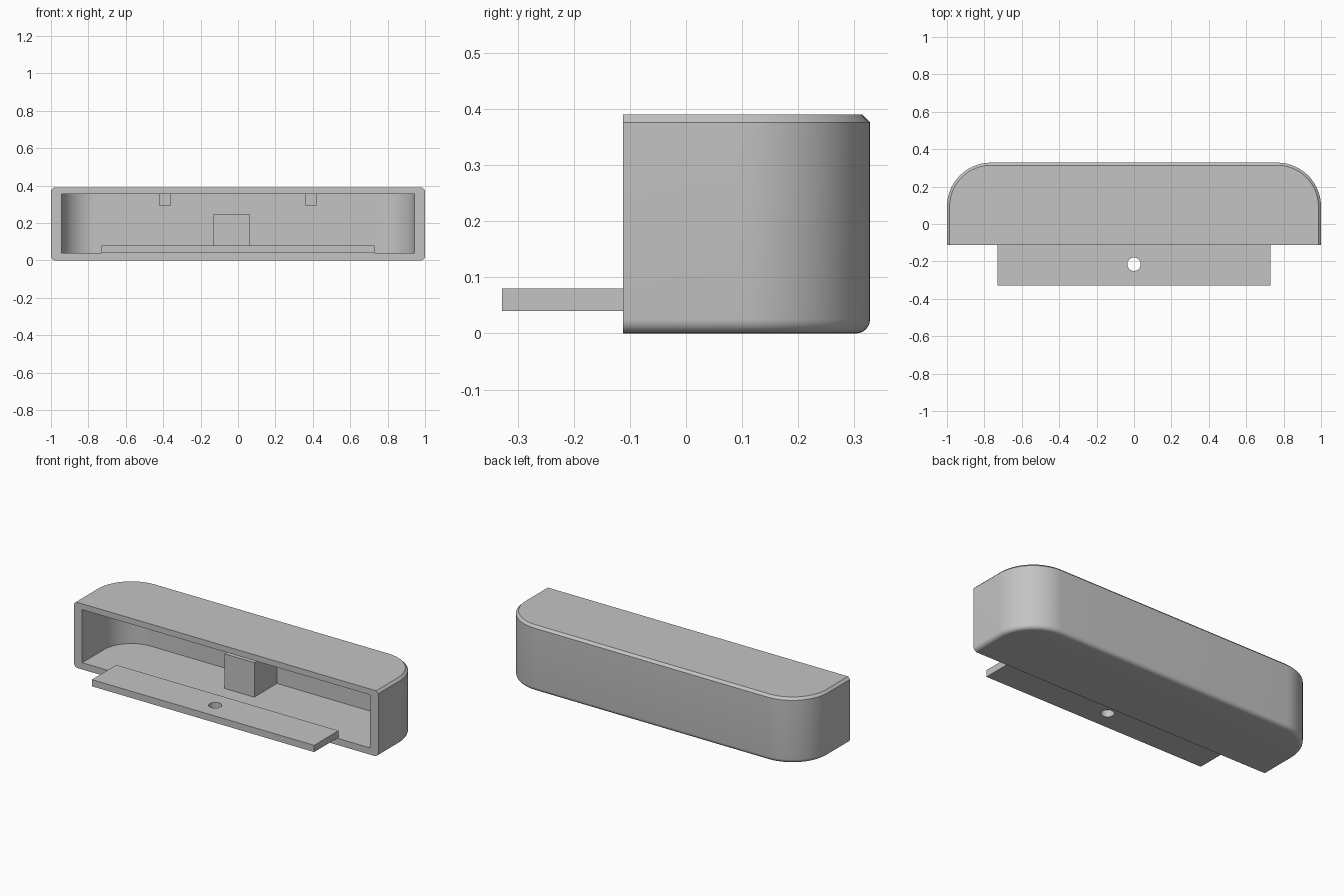
import bpy, bmesh, math

FRONT, BACK = -0.112, 0.328
WALL = 0.055
FLOOR, CEILING, HEIGHT = 0.04, 0.355, 0.39

cube = bpy.data.objects.get("Cube")
if cube:
    bpy.data.objects.remove(cube, do_unlink=True)

grey = bpy.data.materials.new("light_grey")
grey.use_nodes = True
colour = (0.55, 0.55, 0.55, 1)
grey.diffuse_color = colour
grey.node_tree.nodes["Principled BSDF"].inputs["Base Color"].default_value = colour


def outline(inset, front=FRONT, radius=0.235, steps=20):
    """Plan of the housing: flat front, two rounded rear corners."""
    r = radius - inset
    cx, cy = 1 - radius, BACK - radius
    arc = [(cx + r * math.cos(a), cy + r * math.sin(a))
           for a in (math.pi / 2 * i / steps for i in range(steps + 1))]
    half = [(1 - inset, front)] + arc
    return half + [(-x, y) for x, y in reversed(half)]


def make_object(name, bm):
    bmesh.ops.recalc_face_normals(bm, faces=bm.faces)
    mesh = bpy.data.meshes.new(name)
    bm.to_mesh(mesh)
    bm.free()
    mesh.materials.append(grey)
    obj = bpy.data.objects.new(name, mesh)
    bpy.context.collection.objects.link(obj)
    return obj


def loft(name, layers):
    """Stack (plan, height) layers into a closed solid."""
    bm = bmesh.new()
    rings = [[bm.verts.new((x, y, z)) for x, y in plan] for plan, z in layers]
    for low, high in zip(rings, rings[1:]):
        for i in range(len(low)):
            j = (i + 1) % len(low)
            bm.faces.new((low[i], low[j], high[j], high[i]))
    bm.faces.new(rings[0])
    bm.faces.new(rings[-1])
    return make_object(name, bm)


def box(name, x, y, z):
    plan = [(x[0], y[0]), (x[1], y[0]), (x[1], y[1]), (x[0], y[1])]
    return loft(name, [(plan, z[0]), (plan, z[1])])


def cut(target, cutter):
    mod = target.modifiers.new("cut", "BOOLEAN")
    mod.operation = "DIFFERENCE"
    mod.solver = "EXACT"
    mod.object = cutter
    bpy.context.view_layer.objects.active = target
    bpy.ops.object.modifier_apply(modifier=mod.name)
    bpy.data.objects.remove(cutter, do_unlink=True)


def smooth(obj):
    bpy.ops.object.select_all(action="DESELECT")
    obj.select_set(True)
    bpy.context.view_layer.objects.active = obj
    bpy.ops.object.shade_smooth_by_angle(angle=math.radians(30))


# Housing: rounded lower edge, chamfered upper edge
FILLET, CHAMFER = 0.025, 0.014
layers = []
for i in range(7):
    a = math.pi / 2 * i / 6
    layers.append((outline(FILLET * (1 - math.sin(a))), FILLET * (1 - math.cos(a))))
layers += [(outline(0), HEIGHT - CHAMFER), (outline(CHAMFER), HEIGHT)]
housing = loft("housing", layers)

# Hollow, open at the front
hollow = outline(WALL, front=FRONT - 0.1)
cutter = loft("hollow_cutter", [(hollow, FLOOR), (hollow, CEILING)])
cutter.hide_render = True
cut(housing, cutter)
smooth(housing)

# Mounting tab with a screw hole
tab = box("mounting_tab", (-0.73, 0.73), (-0.328, -0.1), (FLOOR, 0.08))
circle = [(0.036 * math.cos(math.tau * i / 32), -0.215 + 0.036 * math.sin(math.tau * i / 32))
          for i in range(32)]
drill = loft("hole_cutter", [(circle, 0), (circle, 0.12)])
drill.hide_render = True
cut(tab, drill)
smooth(tab)

# Block standing on the floor against the rear wall
box("inner_block", (-0.13, 0.065), (0.06, BACK - WALL), (FLOOR, 0.245))

# Pair of ribs under the ceiling
for side, sign in (("left", 1), ("right", -1)):
    box(side + "_rib", sorted((sign * 0.36, sign * 0.42)), (0.08, BACK - WALL), (0.29, CEILING))
